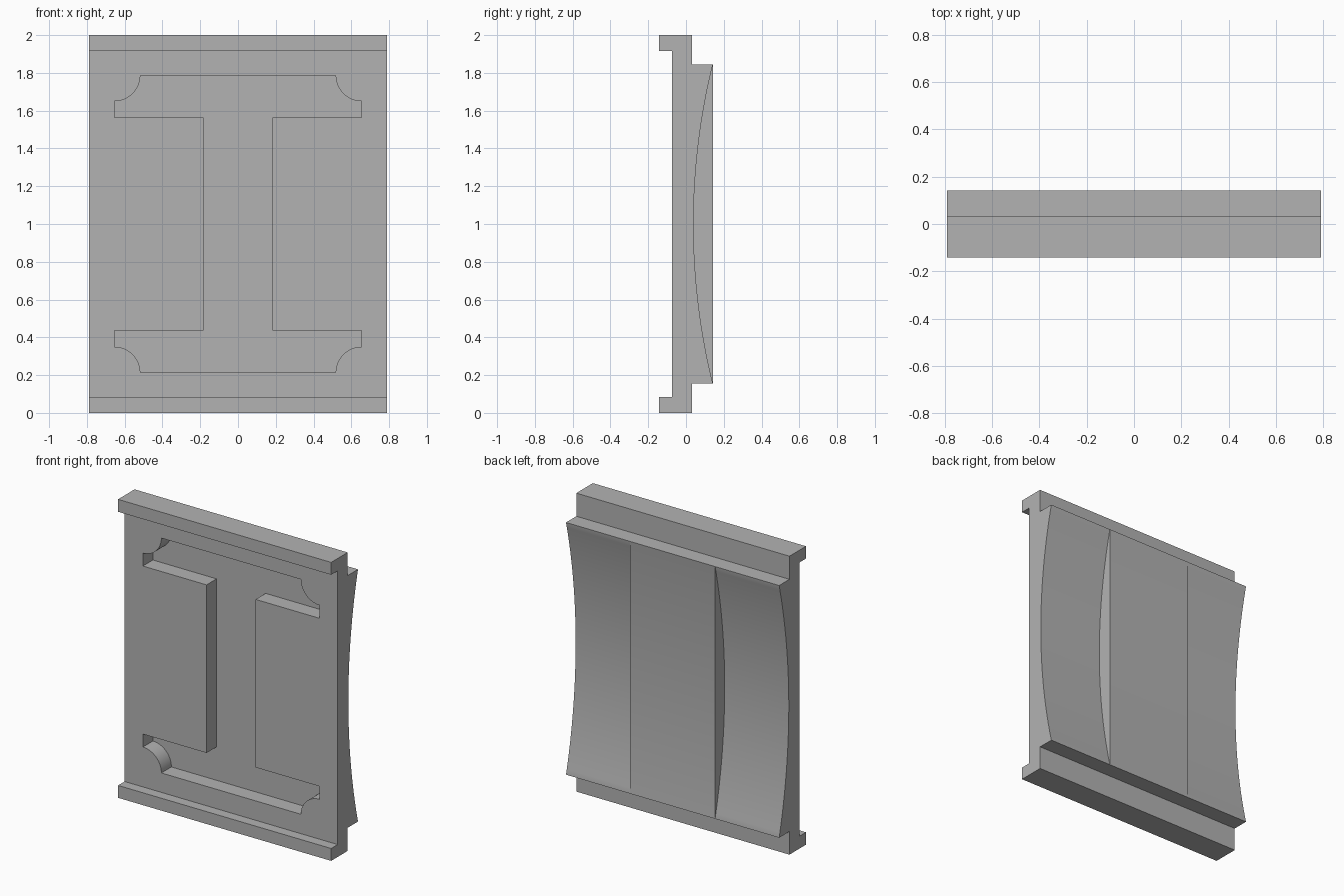
import bpy
import bmesh
from math import sin, cos, asin, radians
from mathutils import Vector

cube = bpy.data.objects.get("Cube")
if cube:
    bpy.data.objects.remove(cube, do_unlink=True)

# One plain grey for the whole panel
grey = bpy.data.materials.new("grey")
grey.use_nodes = True
colour = (0.45, 0.45, 0.45, 1)
grey.diffuse_color = colour
grey.node_tree.nodes["Principled BSDF"].inputs["Base Color"].default_value = colour

HALF_W, RIB = 0.79, 0.315
BAR_Y, FRONT_Y, PLATE_Y, BACK_Y = -0.142, -0.073, 0.033, 0.142
BAR_H, STEP_Z, CHANNEL_Y = 0.083, 0.155, 0.04


def prism(name, points, direction):
    """Extrude a closed outline along a direction."""
    bm = bmesh.new()
    face = bm.faces.new([bm.verts.new(p) for p in points])
    ext = bmesh.ops.extrude_face_region(bm, geom=[face])
    moved = [v for v in ext["geom"] if isinstance(v, bmesh.types.BMVert)]
    bmesh.ops.translate(bm, verts=moved, vec=Vector(direction))
    bmesh.ops.recalc_face_normals(bm, faces=bm.faces)
    mesh = bpy.data.meshes.new(name)
    bm.to_mesh(mesh)
    bm.free()
    mesh.materials.append(grey)
    obj = bpy.data.objects.new(name, mesh)
    bpy.context.collection.objects.link(obj)
    return obj


def carve(target, cutter):
    """Cut a shape away, then discard the cutter."""
    mod = target.modifiers.new("carve", "BOOLEAN")
    mod.operation, mod.solver, mod.object = "DIFFERENCE", "EXACT", cutter
    bpy.context.view_layer.objects.active = target
    bpy.ops.object.modifier_apply(modifier=mod.name)
    bpy.data.objects.remove(cutter, do_unlink=True)


# Panel body: side profile with front lips and thicker back, mirrored in height
half = [(BAR_Y, 0), (BAR_Y, BAR_H), (FRONT_Y, BAR_H)]
back = [(BACK_Y, STEP_Z), (PLATE_Y, STEP_Z), (PLATE_Y, 0)]
profile = (half + [(y, 2 - z) for y, z in reversed(half)]
           + [(y, 2 - z) for y, z in reversed(back)] + back)
panel = prism("panel", [(-HALF_W, y, z) for y, z in profile], (2 * HALF_W, 0, 0))

# Curved channels either side of the middle rib
rise, chord = BACK_Y - CHANNEL_Y, 1 - STEP_Z
radius = (chord ** 2 + rise ** 2) / (2 * rise)
sweep = asin(chord / radius) * 1.02
angles = [sweep * (i / 16 - 1) for i in range(33)]
arc = [(CHANNEL_Y + radius * (1 - cos(a)), 1 + radius * sin(a)) for a in angles]
for side in (-1, 1):
    cutter = prism("channel_cutter", [(side * RIB, y, z) for y, z in arc],
                   (side * 0.6, 0, 0))
    carve(panel, cutter)

# I-shaped front pocket with scooped outer corners
FLANGE_X, STEM_X, LOW_Z, FLANGE_Z, SCOOP = 0.654, 0.182, 0.213, 0.437, 0.137
scoop = [(FLANGE_X - SCOOP * cos(radians(a)), LOW_Z + SCOOP * sin(radians(a)))
         for a in range(0, 91, 6)]
quarter = scoop + [(FLANGE_X, FLANGE_Z), (STEM_X, FLANGE_Z)]
right = quarter + [(x, 2 - z) for x, z in reversed(quarter)]
outline = right + [(-x, z) for x, z in reversed(right)]
carve(panel, prism("pocket_cutter", [(x, -0.2, z) for x, z in outline],
                   (0, 0.2 + PLATE_Y, 0)))

# Smooth the curves, keep the edges crisp
bpy.ops.object.select_all(action="DESELECT")
panel.select_set(True)
bpy.context.view_layer.objects.active = panel
bpy.ops.object.shade_smooth_by_angle(angle=radians(20))
